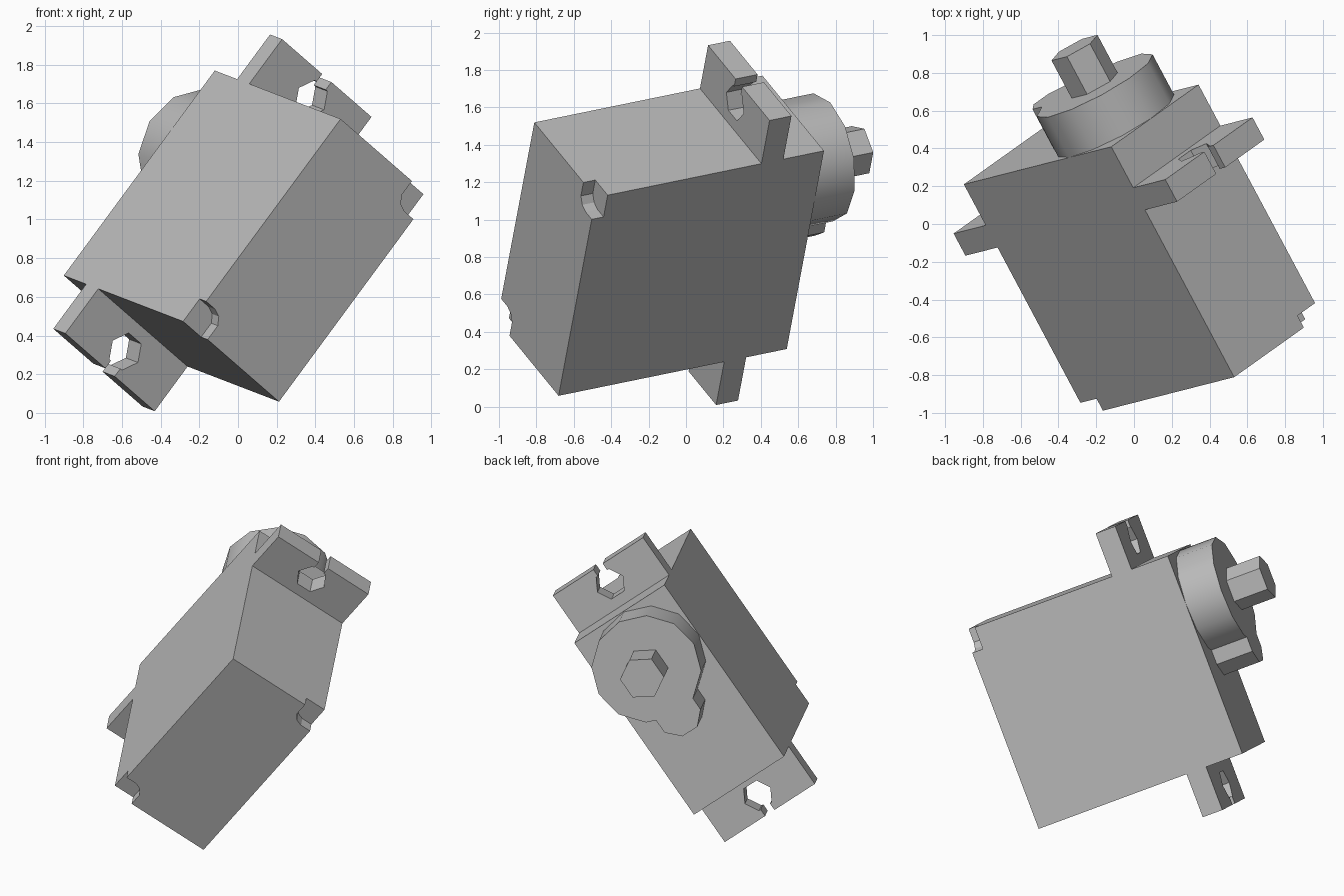
import bpy
import bmesh
from math import cos, sin, radians, atan2, hypot
from mathutils import Matrix, Vector

cube = bpy.data.objects.get("Cube")
if cube:
    bpy.data.objects.remove(cube)

# Tilted frame: length, width and shaft axes, with one case corner as origin
shaft_axis = Vector((-0.463, 0.868, 0.178)).normalized()
length_axis = Vector((0.586, 0.150, 0.796))
length_axis = (length_axis - shaft_axis * length_axis.dot(shaft_axis)).normalized()
width_axis = shaft_axis.cross(length_axis)
FRAME = Matrix((length_axis, width_axis, shaft_axis)).transposed().to_4x4()
FRAME.translation = (-0.25, -1.01, 0.46)

LENGTH, WIDTH, HEIGHT = 1.331, 0.695, 1.405
MID = WIDTH / 2

grey = bpy.data.materials.new("plain grey")
grey.use_nodes = True
grey.diffuse_color = (0.5, 0.5, 0.5, 1)
grey.node_tree.nodes["Principled BSDF"].inputs["Base Color"].default_value = grey.diffuse_color


def prism(name, outline, low, high):
    """Extrude a flat outline along the shaft axis."""
    bm = bmesh.new()
    face = bm.faces.new([bm.verts.new((a, b, low)) for a, b in outline])
    top = bmesh.ops.extrude_face_region(bm, geom=[face])["geom"]
    verts = [v for v in top if isinstance(v, bmesh.types.BMVert)]
    bmesh.ops.translate(bm, verts=verts, vec=(0, 0, high - low))
    bmesh.ops.recalc_face_normals(bm, faces=bm.faces)
    bm.transform(FRAME)
    mesh = bpy.data.meshes.new(name)
    bm.to_mesh(mesh)
    bm.free()
    mesh.materials.append(grey)
    obj = bpy.data.objects.new(name, mesh)
    bpy.context.collection.objects.link(obj)
    return obj


def ring(a, b, radius, sides, phase):
    angles = [radians(phase + 360 * i / sides) for i in range(sides)]
    return [(a + radius * cos(t), b + radius * sin(t)) for t in angles]


def turned(outline):
    """Half turn about the centre of the case."""
    return [(LENGTH - a, WIDTH - b) for a, b in outline]


def activate(obj):
    bpy.ops.object.select_all(action="DESELECT")
    obj.select_set(True)
    bpy.context.view_layer.objects.active = obj


# Case with a rounded cable notch in two opposite bottom corners
case = prism("case", [(0, 0), (LENGTH, 0), (LENGTH, WIDTH), (0, WIDTH)], 0, HEIGHT)
notch = [(-0.1, -0.1), (0.146, -0.1), (0.146, 0.07), (0.13, 0.112),
         (0.09, 0.14), (-0.1, 0.14)]
for outline in (notch, turned(notch)):
    cutter = prism("notch_cutter", outline, -0.1, 0.073)
    cutter.hide_render = True
    cut = case.modifiers.new("notch", "BOOLEAN")
    cut.operation = "DIFFERENCE"
    cut.solver = "EXACT"
    cut.object = cutter
    activate(case)
    bpy.ops.object.modifier_apply(modifier=cut.name)
    bpy.data.objects.remove(cutter)

# Mounting tabs with a slotted hexagonal screw hole
END, SLOT = -0.29, 0.036
hole = ring(-0.155, MID, 0.098, 6, -150)
tab = [(0, 0), (END, 0), (END, MID - SLOT), (hole[0][0], MID - SLOT)] + hole
tab += [(hole[0][0], MID + SLOT), (END, MID + SLOT), (END, WIDTH), (0, WIDTH)]
prism("lower_mounting_tab", tab, 1.02, 1.155)
prism("upper_mounting_tab", turned(tab), 1.02, 1.155)

# Round gear housing merged with its smaller side bump
GEAR, BUMP = 0.98, 0.634
big = ring(GEAR, MID, 0.348, 12, -5)
small = ring(BUMP, MID, 0.15, 8, 22.5)
outline = [p for p in big if hypot(p[0] - BUMP, p[1] - MID) > 0.151]
outline += [p for p in small if hypot(p[0] - GEAR, p[1] - MID) > 0.348]
outline += [(GEAR - 0.307, MID + 0.139), (GEAR - 0.318, MID - 0.139)]
outline.sort(key=lambda p: atan2(p[1] - MID, p[0] - GEAR))
housing = prism("gear_housing", outline, HEIGHT, 1.65)
activate(housing)
bpy.ops.object.shade_smooth_by_angle(angle=radians(35))

# Output shaft
prism("output_shaft", ring(GEAR, MID, 0.14, 6, 0), 1.65, 1.88)
